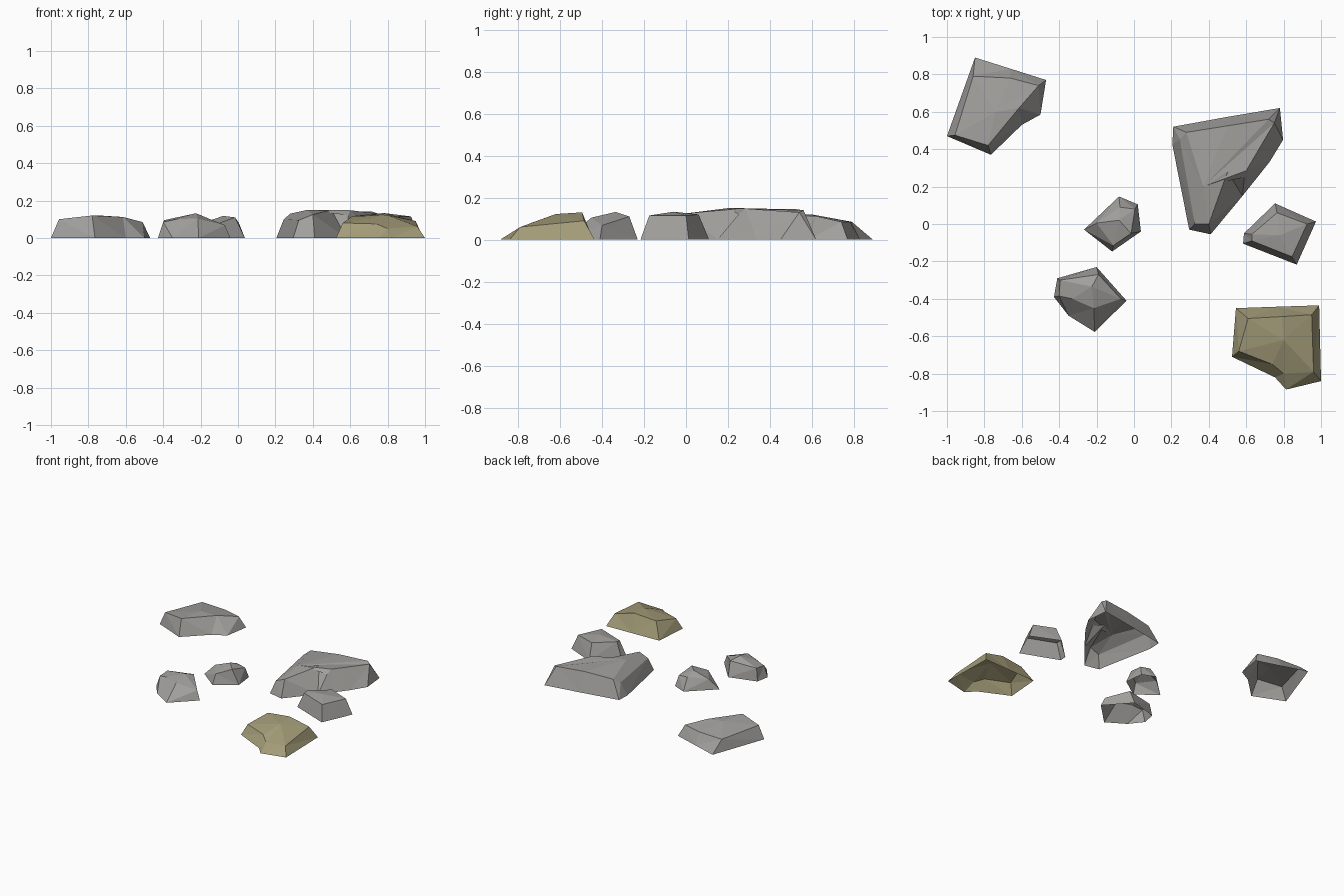
import bpy, bmesh


def material(name, rgb):
    m = bpy.data.materials.new(name)
    m.diffuse_color = (*rgb, 1)
    return m


grey = material("grey stone", (0.36, 0.35, 0.335))
olive = material("olive stone", (0.37, 0.335, 0.19))


def rock(name, mat, sides, peak):
    """Open-bottomed rock: ground outline, raised rim, and a crown fanned to a peak.
    Each side is (ground x, ground y, rim x, rim y, rim z), in clockwise order."""
    bm = bmesh.new()
    ground = [bm.verts.new((s[0], s[1], 0)) for s in sides]
    rim = [bm.verts.new(s[2:]) for s in sides]
    top = bm.verts.new(peak)
    n = len(sides)
    for i in range(n):
        j = (i + 1) % n
        bm.faces.new((ground[j], ground[i], rim[i], rim[j]))
        bm.faces.new((rim[j], rim[i], top))
    bmesh.ops.remove_doubles(bm, verts=bm.verts, dist=0.0005)
    bmesh.ops.triangulate(bm, faces=[f for f in bm.faces if len(f.verts) > 3])
    me = bpy.data.meshes.new(name)
    bm.to_mesh(me)
    bm.free()
    me.materials.append(mat)
    ob = bpy.data.objects.new(name, me)
    bpy.context.collection.objects.link(ob)


# back left rock
rock("back_left_rock", grey, [
    (-.85, .89, -.86, .79, .085), (-.66, .83, -.66, .78, .085),
    (-.47, .77, -.51, .74, .085), (-.50, .585, -.615, .62, .112),
    (-.60, .53, -.615, .62, .112), (-.765, .37, -.78, .42, .12),
    (-1, .47, -.957, .475, .10)], (-.74, .6, .12))

# small rock in the middle
rock("middle_small_rock", grey, [
    (-.08, .147, -.075, .09, .09), (.02, .105, .005, .08, .08),
    (.037, -.04, -.016, -.05, .11), (-.117, -.147, -.11, -.115, .075),
    (-.267, -.03, -.2, .005, .075)], (-.08, .02, .118))

# front left rock
rock("front_left_rock", grey, [
    (-.2, -.23, -.19, -.27, .11), (-.04, -.41, -.07, -.40, .068),
    (-.21, -.577, -.215, -.45, .105), (-.35, -.49, -.33, -.40, .1),
    (-.428, -.39, -.40, -.385, .085), (-.41, -.29, -.395, -.30, .095)],
    (-.225, -.335, .132))

# large rock with a notch on its right side
rock("large_rock", grey, [
    (.21, .52, .28, .49, .13), (.50, .573, .50, .525, .145),
    (.78, .62, .72, .56, .14), (.797, .45, .75, .54, .13),
    (.727, .335, .60, .285, .148), (.66, .25, .59, .25, .12),
    (.58, .15, .50, .28, .15), (.41, -.055, .40, .0, .125),
    (.295, -.03, .325, .0, .095), (.205, .425, .245, .45, .10)],
    (.37, .2, .15))

# middle right rock
rock("right_rock", grey, [
    (.754, .11, .765, .06, .12), (.973, .013, .925, .0, .115),
    (.87, -.217, .845, -.175, .115), (.583, -.105, .63, -.09, .115),
    (.588, -.05, .63, -.055, .12)], (.78, -.06, .133))

# olive rock
rock("olive_rock", olive, [
    (.545, -.45, .61, -.505, .115), (.77, -.442, .79, -.495, .13),
    (.99, -.435, .95, -.485, .09), (1, -.84, .96, -.79, .06),
    (.813, -.885, .80, -.80, .05), (.754, -.82, .74, -.75, .075),
    (.524, -.71, .56, -.68, .08)], (.80, -.62, .122))
